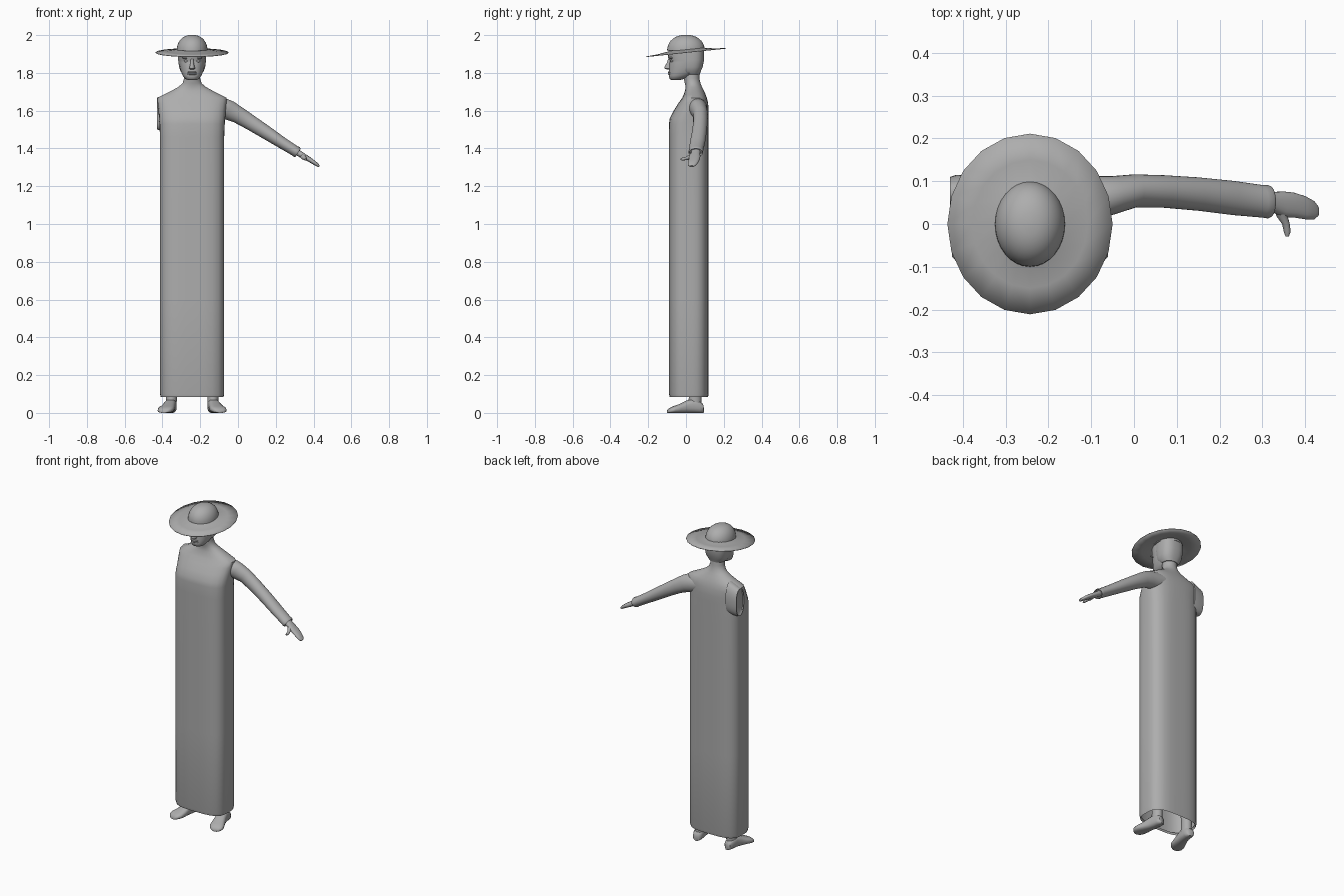
import bpy, bmesh, math
from mathutils import Vector

CX = -0.243   # centre line of the body
X, Y, Z = Vector((1, 0, 0)), Vector((0, 1, 0)), Vector((0, 0, 1))

cloth = bpy.data.materials.new("plain grey")
cloth.diffuse_color = (0.42, 0.42, 0.42, 1)


def ring(c, u, v, ru, rv, p=2.0, n=32):
    """Rounded cross-section around c, p above 2 makes it squarer."""
    pts = []
    for i in range(n):
        a = 2 * math.pi * i / n
        ca, sa = math.cos(a), math.sin(a)
        k = (abs(ca) ** p + abs(sa) ** p) ** (-1 / p)
        pts.append(Vector(c) + u * ru * ca * k + v * rv * sa * k)
    return pts


def loft(name, rings, cap_start=True, cap_end=True, angle=50, solid=0):
    bm = bmesh.new()
    rows = [[bm.verts.new(p) for p in r] for r in rings]
    n = len(rows[0])
    for a, b in zip(rows, rows[1:]):
        for i in range(n):
            bm.faces.new((a[i], a[(i + 1) % n], b[(i + 1) % n], b[i]))
    if cap_start:
        bm.faces.new(rows[0][::-1])
    if cap_end:
        bm.faces.new(rows[-1])
    bmesh.ops.recalc_face_normals(bm, faces=bm.faces)
    me = bpy.data.meshes.new(name)
    bm.to_mesh(me)
    bm.free()
    me.materials.append(cloth)
    ob = bpy.data.objects.new(name, me)
    bpy.context.collection.objects.link(ob)
    if solid:
        ob.modifiers.new("thickness", 'SOLIDIFY').thickness = solid
    bpy.ops.object.select_all(action='DESELECT')
    ob.select_set(True)
    bpy.context.view_layer.objects.active = ob
    bpy.ops.object.shade_smooth_by_angle(angle=math.radians(angle))
    return ob


def upright(name, rows, cx=CX, n=32, **kw):
    """Stack of level sections: z, half width, front y, back y, squareness."""
    return loft(name, [ring((cx, (f + b) / 2, z), X, Y, w, (b - f) / 2, p, n)
                       for z, w, f, b, p in rows], **kw)


def ball(name, c, r, n=16):
    rows = []
    for i in range(1, 10):
        a = math.pi * i / 10
        rows.append(ring(Vector(c) - Z * r[2] * math.cos(a), X, Y,
                         r[0] * math.sin(a), r[1] * math.sin(a), 2, n))
    return loft(name, rows)


# Long robe, open at the hem, running up over shoulders into the neck
upright("robe", [
    (0.095, 0.160, -0.080, 0.110, 3.4),
    (0.083, 0.166, -0.086, 0.116, 3.4),
    (0.100, 0.170, -0.090, 0.120, 3.4),
    (0.60, 0.170, -0.090, 0.120, 3.4),
    (1.10, 0.170, -0.090, 0.120, 3.4),
    (1.46, 0.170, -0.090, 0.120, 3.4),
    (1.53, 0.173, -0.090, 0.120, 3.2),
    (1.56, 0.175, -0.086, 0.120, 3.0),
    (1.60, 0.178, -0.065, 0.120, 2.8),
    (1.64, 0.182, -0.040, 0.117, 2.7),
    (1.668, 0.183, -0.020, 0.110, 2.6),
    (1.685, 0.150, -0.012, 0.104, 2.4),
    (1.705, 0.110, -0.005, 0.095, 2.2),
    (1.725, 0.074, -0.002, 0.085, 2.0),
    (1.745, 0.050, -0.006, 0.077, 2.0),
    (1.77, 0.043, -0.012, 0.071, 2.0),
    (1.82, 0.044, -0.020, 0.070, 2.0)], cap_start=False)

# Armless shoulder: rim of the open sleeve hole
loft("empty_armhole", [ring((x, 0.072, z), Y, Z, ry, rz, 2.4) for x, z, ry, rz in
                       ((-0.36, 1.60, 0.046, 0.10), (-0.418, 1.585, 0.042, 0.088),
                        (-0.430, 1.585, 0.038, 0.084), (-0.424, 1.585, 0.034, 0.078))])

# Sleeve hanging outward from the other shoulder
ALONG = Vector((0.85, -0.03, -0.53)).normalized()
ACROSS = Vector((0.53, 0, 0.85)).normalized()
loft("sleeve", [ring((x, y, z), Y, ACROSS, ry, rz) for x, y, z, ry, rz in (
    (-0.16, 0.060, 1.625, 0.052, 0.052), (-0.09, 0.062, 1.612, 0.050, 0.060),
    (-0.05, 0.067, 1.602, 0.045, 0.053), (0.00, 0.077, 1.578, 0.039, 0.045),
    (0.07, 0.076, 1.535, 0.038, 0.040), (0.15, 0.070, 1.484, 0.039, 0.036),
    (0.23, 0.061, 1.432, 0.040, 0.031), (0.30, 0.053, 1.388, 0.038, 0.028),
    (0.312, 0.052, 1.381, 0.039, 0.030), (0.318, 0.052, 1.377, 0.036, 0.026),
    (0.310, 0.052, 1.382, 0.032, 0.022))])

# Hand and thumb
loft("hand", [ring((x, y, z), Y, ACROSS, ry, rz, 2.3, 20) for x, y, z, ry, rz in (
    (0.29, 0.053, 1.394, 0.024, 0.018), (0.325, 0.051, 1.373, 0.024, 0.016),
    (0.350, 0.046, 1.357, 0.030, 0.015), (0.375, 0.044, 1.343, 0.029, 0.013),
    (0.400, 0.038, 1.327, 0.027, 0.011), (0.420, 0.032, 1.313, 0.022, 0.009),
    (0.430, 0.030, 1.305, 0.011, 0.005))])
loft("thumb", [ring(c, X, Z, r, r, 2, 12) for c, r in (
    ((0.340, 0.040, 1.362), 0.014), ((0.346, 0.018, 1.354), 0.013),
    ((0.355, 0.000, 1.347), 0.009), ((0.358, -0.018, 1.344), 0.008),
    ((0.358, -0.029, 1.343), 0.004))])

# Head, with hair as a slightly larger shell at the back
upright("head", [
    (1.763, 0.024, -0.078, -0.030, 2.2), (1.768, 0.036, -0.087, -0.010, 2.2),
    (1.785, 0.049, -0.091, 0.030, 2.2), (1.805, 0.058, -0.090, 0.066, 2.2),
    (1.83, 0.065, -0.089, 0.082, 2.2), (1.855, 0.068, -0.087, 0.088, 2.2),
    (1.865, 0.069, -0.085, 0.090, 2.2), (1.88, 0.070, -0.095, 0.092, 2.2),
    (1.92, 0.070, -0.092, 0.092, 2.2)])
upright("hair", [
    (1.792, 0.048, -0.022, 0.073, 2.4), (1.808, 0.061, -0.038, 0.078, 2.6),
    (1.83, 0.069, -0.042, 0.088, 2.6), (1.87, 0.074, -0.045, 0.096, 2.6),
    (1.92, 0.074, -0.045, 0.096, 2.6)])

# Face details
upright("nose", [
    (1.818, 0.010, -0.100, -0.07, 2), (1.823, 0.016, -0.113, -0.07, 2),
    (1.831, 0.014, -0.115, -0.07, 2), (1.850, 0.009, -0.103, -0.07, 2),
    (1.874, 0.008, -0.095, -0.07, 2)], n=16)
for nm, z, d in (("upper_lip", 1.803, 0.010), ("lower_lip", 1.794, 0.009)):
    ball(nm, (CX, -0.086, z), (0.024, d, 0.006))
for side in (-1, 1):
    ball("eye", (CX + side * 0.030, -0.072, 1.862), (0.013, 0.011, 0.007))
    ball("brow", (CX + side * 0.031, -0.078, 1.879), (0.022, 0.011, 0.006))

# Hat: wide tilted brim and domed crown
def tilted(r_x, r_y, z, n=20):
    return [Vector((p.x, p.y, z + 0.105 * p.y)) for p in ring((CX, 0, 0), X, Y, r_x, r_y, 2, n)]


loft("hat_brim", [tilted(0.066, 0.080, 1.929), tilted(0.085, 0.10, 1.922),
                  tilted(0.135, 0.15, 1.914), tilted(0.193, 0.211, 1.909)],
     cap_start=False, cap_end=False, solid=0.003)
crown = []
for i in range(10):
    a = math.radians(88) * i / 9
    crown.append(ring((CX, 0, 1.918 + 0.083 * math.sin(a)), X, Y,
                      0.082 * math.cos(a) ** 0.85, 0.100 * math.cos(a) ** 0.85))
loft("hat_crown", crown)

# Feet turned slightly outward, with shins hidden under the robe
for side in (-1, 1):
    at = lambda dx, y, z: (CX + side * dx, y, z)
    aim = Vector((side * 0.95, 0.25, 0))
    loft("foot", [ring(at(dx, y, h / 2), aim, Z, w, h / 2, 2.8, 20) for dx, y, w, h in (
        (0.106, 0.092, 0.012, 0.030), (0.107, 0.086, 0.024, 0.050),
        (0.110, 0.065, 0.030, 0.064), (0.114, 0.030, 0.031, 0.074),
        (0.121, 0.000, 0.033, 0.064), (0.130, -0.035, 0.039, 0.046),
        (0.140, -0.065, 0.043, 0.036), (0.148, -0.085, 0.036, 0.026),
        (0.151, -0.097, 0.018, 0.014))])
    loft("shin", [ring(at(0.110, y, z), X, Y, w, d, 2, 20) for y, z, w, d in (
        (0.046, 0.03, 0.028, 0.036), (0.048, 0.07, 0.029, 0.034),
        (0.050, 0.11, 0.030, 0.033), (0.045, 0.30, 0.042, 0.045))])
